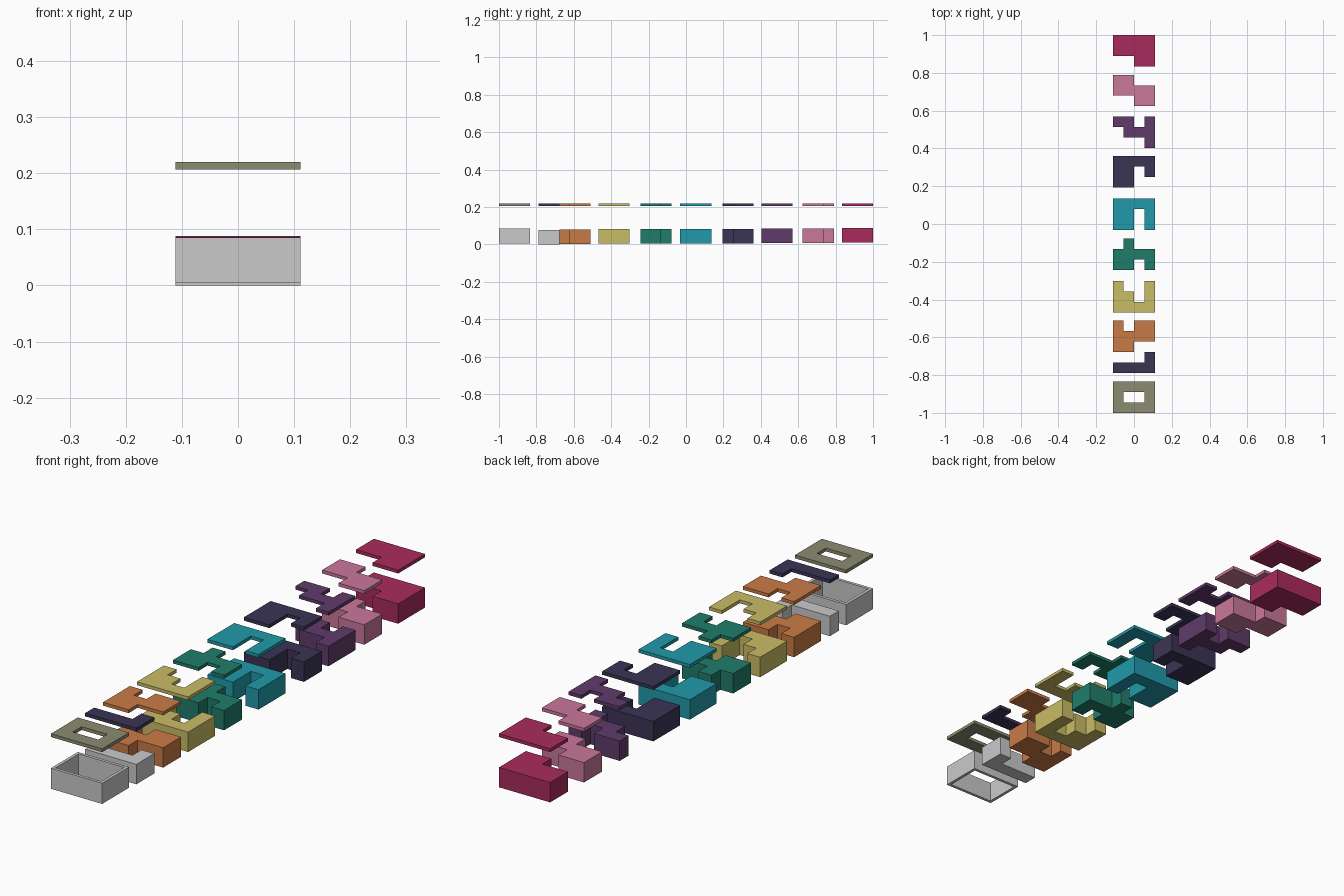
import bpy, bmesh

if "Cube" in bpy.data.objects:
    bpy.data.objects.remove(bpy.data.objects["Cube"])

CELL = 0.0555
XS = [(i - 2) * CELL for i in range(5)]


def material(name, hex_code):
    def lin(c):
        c /= 255
        return c / 12.92 if c <= 0.04045 else ((c + 0.055) / 1.055) ** 2.4
    m = bpy.data.materials.new(name)
    m.diffuse_color = [lin(int(hex_code[i:i + 2], 16)) for i in (0, 2, 4)] + [1.0]
    m.use_nodes = True
    m.node_tree.nodes["Principled BSDF"].inputs["Base Color"].default_value = m.diffuse_color
    return m


def slab(name, rows, xs, ys, z0, z1, mat):
    """Extrude the filled cells of a small grid pattern into a solid."""
    bm = bmesh.new()
    verts = {}

    def vert(i, j):
        if (i, j) not in verts:
            verts[i, j] = bm.verts.new((xs[i], ys[j], z0))
        return verts[i, j]

    for j, row in enumerate(rows):
        for i, c in enumerate(row):
            if c == "#":
                bm.faces.new((vert(i, j), vert(i, j + 1), vert(i + 1, j + 1), vert(i + 1, j)))
    ext = bmesh.ops.extrude_face_region(bm, geom=bm.faces[:])
    for g in ext["geom"]:
        if isinstance(g, bmesh.types.BMVert):
            g.co.z = z1
    bmesh.ops.dissolve_limit(bm, angle_limit=0.01, verts=bm.verts[:], edges=bm.edges[:])
    bmesh.ops.recalc_face_normals(bm, faces=bm.faces[:])
    me = bpy.data.meshes.new(name)
    bm.to_mesh(me)
    bm.free()
    me.materials.append(mat)
    ob = bpy.data.objects.new(name, me)
    bpy.context.collection.objects.link(ob)
    return ob


crimson = material("crimson", "AA2B5D")
pink = material("pink", "CA789A")
purple = material("purple", "603B6A")
navy = material("navy", "3B3455")
cyan = material("cyan_blue", "219AAA")
green = material("green", "207D6A")
yellow = material("yellow", "CABC66")
orange = material("orange", "CA7B46")
olive = material("olive", "8B8B71")
grey = material("light_grey", "CACACA")

# Puzzle pieces: name, pattern (back row first), back edge y, base z, lid and base colour
pieces = [
    ("crimson_block", ("####", "####", "..##"), 1.0, 0.010, crimson, crimson),
    ("pink_block", ("##..", "####", "..##"), 0.79, 0.008, pink, pink),
    ("purple_block", ("##.#", ".###", "...#"), 0.569, 0.008, purple, purple),
    ("navy_block", ("####", "##.#", "##.."), 0.361, 0.005, navy, navy),
    ("blue_block", ("####", "##.#", "##.#"), 0.135, 0.004, cyan, cyan),
    ("green_block", (".#..", "####", "##.#"), -0.078, 0.004, green, green),
    ("yellow_block", ("#..#", "##.#", "####"), -0.301, 0.004, yellow, yellow),
    ("orange_block", ("#.##", "####", "##.."), -0.511, 0.002, orange, orange),
    ("corner_block", ("...#", "####"), -0.677, 0.0, navy, grey),
]
for name, rows, y, z, lid_mat, base_mat in pieces:
    ys = [y - j * CELL for j in range(len(rows) + 1)]
    slab(name + "_base", rows, XS, ys, z, z + 0.078, base_mat)
    slab(name + "_lid", rows, XS, ys, 0.207, 0.22, lid_mat)

# Frame piece: ring lid over an open thin-walled box
ring = ("####", "#..#", "####")
ys = [-0.8335 - j * CELL for j in range(4)]
slab("frame_lid", ring, XS, ys, 0.207, 0.22, olive)
w = 0.012
slab("open_box_walls", ("###", "#.#", "###"),
     [XS[0], XS[0] + w, XS[4] - w, XS[4]],
     [ys[0], ys[0] - w, ys[3] + w, ys[3]], 0.004, 0.085, grey)
